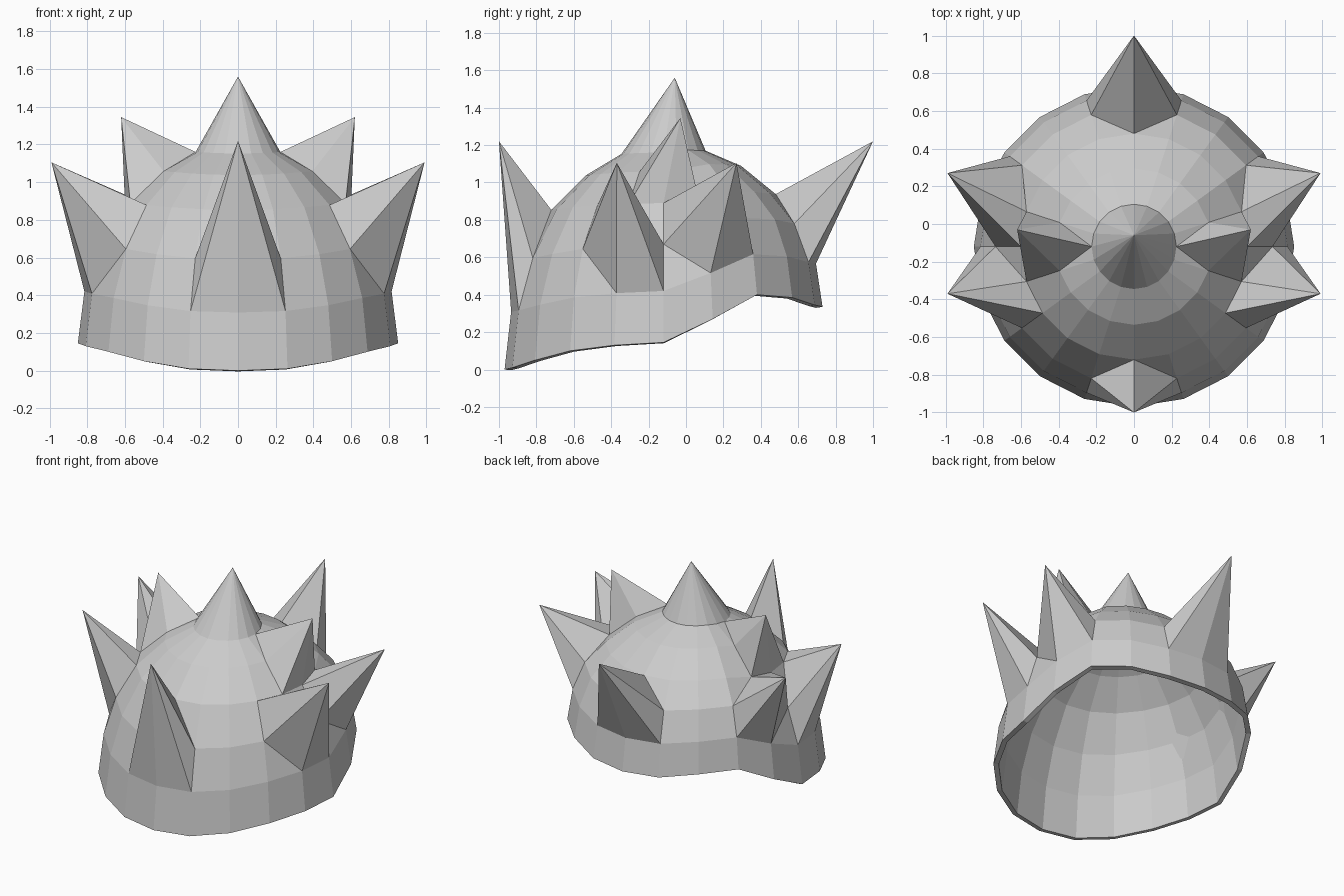
import bpy, bmesh, math

if "Cube" in bpy.data.objects:
    bpy.data.objects.remove(bpy.data.objects["Cube"])

CY, N = -0.12, 20                       # dome axis and number of sides
# Ring radius, height at the sides, and how strongly it follows the rim curve
RINGS = [(0.225, 1.16, 0.05), (0.415, 1.06, 0.15), (0.60, 0.89, 0.25),
         (0.735, 0.67, 0.55), (0.815, 0.42, 0.77), (0.85, 0.145, 1.0)]
# Rim height relative to the sides, stepping from front to back
RIM = [-0.145, -0.135, -0.095, -0.045, -0.015, 0, 0.125, 0.255, 0.24, 0.20, 0.19]

grey = bpy.data.materials.new("light_grey")
grey.diffuse_color = (0.6, 0.6, 0.6, 1)
grey.use_nodes = True
grey.node_tree.nodes["Principled BSDF"].inputs["Base Color"].default_value = grey.diffuse_color


def point(ring, step):
    """Point on the dome; step 0 is +x, 5 is the back, -5 the front."""
    r, z, w = RINGS[ring]
    a = math.tau * step / N
    k = (step + 5) % N
    k = min(k, N - k)
    return (r * math.cos(a), CY + r * math.sin(a), z + w * RIM[k])


def make(name, verts, faces):
    me = bpy.data.meshes.new(name)
    me.from_pydata(verts, [], faces)
    bm = bmesh.new()
    bm.from_mesh(me)
    bmesh.ops.recalc_face_normals(bm, faces=bm.faces)
    bm.to_mesh(me)
    bm.free()
    me.materials.append(grey)
    ob = bpy.data.objects.new(name, me)
    bpy.context.collection.objects.link(ob)
    return ob


def spike(name, tip, base, mirror=False):
    """Pyramid from a loop of (ring, step) dome points up to the tip."""
    verts = [point(*b) for b in base] + [tip]
    n = len(base)
    faces = [(i, (i + 1) % n, n) for i in range(n)] + [tuple(range(n))]
    make(name, verts, faces)
    if mirror:
        make(name + "_mirrored", [(-x, y, z) for x, y, z in verts], faces)


def kite(ring, step):
    """Base loop: one point above, two wide rows, one point below."""
    return [(ring, step), (ring + 1, step + 1), (ring + 2, step + 1),
            (ring + 2, step), (ring + 2, step - 1), (ring + 1, step - 1)]


def slanted(step):
    """Base loop for the leaning side spikes."""
    return [(2, step - 1), (2, step), (3, step + 1),
            (4, step + 1), (4, step), (3, step - 1)]


# Helmet shell
verts = [point(r, s) for r in range(len(RINGS)) for s in range(N)]
faces = [tuple(range(N))]
for r in range(len(RINGS) - 1):
    for s in range(N):
        t = (s + 1) % N
        faces.append((r * N + s, r * N + t, (r + 1) * N + t, (r + 1) * N + s))
shell = make("helmet_shell", verts, faces)
# The open shell must face outwards before it is thickened inwards
if shell.data.polygons[0].normal.z < 0:
    shell.data.flip_normals()
solid = shell.modifiers.new("thickness", "SOLIDIFY")
solid.thickness = 0.035
solid.offset = -1

# Top cone, leaning slightly back
spike("top_cone", (0, -0.06, 1.56), [(0, s) for s in range(N)])

# Front, back, side and upper spikes
spike("front_spike", (0, -1, 1.22), kite(2, -5))
spike("back_spike", (0, 1, 1.22), kite(2, 5))
spike("side_front_spike", (0.99, -0.37, 1.105), slanted(-1), True)
spike("side_back_spike", (0.99, 0.27, 1.105), slanted(1), True)
spike("upper_spike", (0.62, -0.03, 1.345), kite(0, 0), True)
